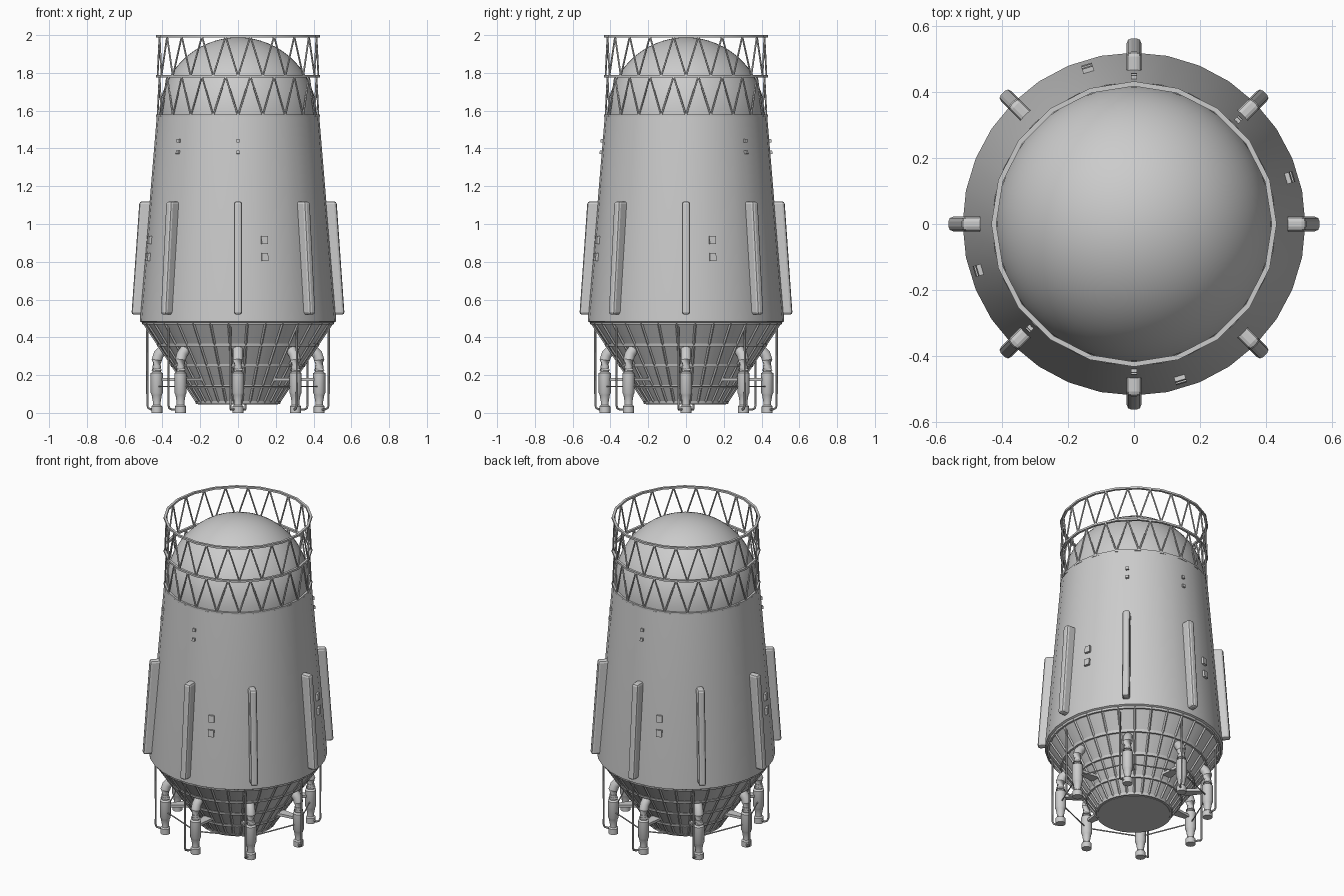
import bpy, bmesh
from math import sin, cos, pi, atan2, radians
from mathutils import Vector, Matrix

cube = bpy.data.objects.get("Cube")
if cube:
    bpy.data.objects.remove(cube, do_unlink=True)

EIGHTH = pi / 4
WALL_TILT = atan2(0.09, 1.08)


def polar(r, a, z):
    return Vector((r * cos(a), r * sin(a), z))


def wall_radius(z):
    return 0.52 - 0.09 * (z - 0.49) / 1.08


def cone_radius(z):
    return 0.21 + 0.3 * (z - 0.045) / 0.445


def add(name, bm, smooth=True):
    bmesh.ops.recalc_face_normals(bm, faces=bm.faces)
    mesh = bpy.data.meshes.new(name)
    bm.to_mesh(mesh)
    bm.free()
    ob = bpy.data.objects.new(name, mesh)
    bpy.context.collection.objects.link(ob)
    if smooth:
        bpy.ops.object.select_all(action='DESELECT')
        ob.select_set(True)
        bpy.context.view_layer.objects.active = ob
        bpy.ops.object.shade_smooth_by_angle(angle=radians(35))
    return ob


def lathe(name, profile, sides, closed=False, center=(0, 0)):
    """Revolve (radius, height) points about a vertical axis."""
    bm = bmesh.new()
    rows = []
    for r, z in profile:
        if r == 0:
            rows.append([bm.verts.new((*center, z))] * sides)
        else:
            rows.append([bm.verts.new(polar(r, 2 * pi * i / sides, z)
                                      + Vector((*center, 0))) for i in range(sides)])
    pairs = list(zip(rows, rows[1:]))
    if closed:
        pairs.append((rows[-1], rows[0]))
    for low, high in pairs:
        for i in range(sides):
            j = (i + 1) % sides
            corners = dict.fromkeys((low[i], low[j], high[j], high[i]))
            bm.faces.new(list(corners))
    return add(name, bm)


def rods(name, paths, radius, sides=6, cyclic=False):
    """Round bars along lists of points, with mitred joints."""
    bm = bmesh.new()
    for pts in paths:
        pts = [Vector(p) for p in pts]
        n = len(pts)
        rings = []
        for k, p in enumerate(pts):
            before = pts[k - 1] if (k or cyclic) else p
            after = pts[(k + 1) % n] if (k < n - 1 or cyclic) else p
            d_in, d_out = (p - before).normalized(), (after - p).normalized()
            turn = (d_in + d_out).normalized().to_track_quat('Z', 'Y')
            rings.append([bm.verts.new(p + turn @ polar(radius, 2 * pi * i / sides, 0))
                          for i in range(sides)])
        joins = list(zip(rings, rings[1:]))
        if cyclic:
            joins.append((rings[-1], rings[0]))
        else:
            bm.faces.new(rings[0])
            bm.faces.new(rings[-1])
        for a, b in joins:
            for i in range(sides):
                j = (i + 1) % sides
                bm.faces.new((a[i], a[j], b[j], b[i]))
    return add(name, bm)


def prism(name, corners, depth):
    """Extrude a flat outline along a vector."""
    bm = bmesh.new()
    face = bm.faces.new([bm.verts.new(c) for c in corners])
    moved = bmesh.ops.extrude_face_region(bm, geom=[face])["geom"]
    bmesh.ops.translate(bm, vec=depth,
                        verts=[v for v in moved if isinstance(v, bmesh.types.BMVert)])
    return add(name, bm, smooth=False)


def box(name, size, place):
    bm = bmesh.new()
    bmesh.ops.create_cube(bm, size=1, matrix=place @ Matrix.Diagonal((*size, 1)))
    return add(name, bm, smooth=False)


def around(ob, count=8):
    """Repeat a part around the vertical axis, sharing its mesh."""
    base = ob.name
    for i in range(1, count):
        copy = ob.copy()
        copy.name = f"{base}_{i + 1}"
        copy.rotation_euler.z = 2 * pi * i / count
        bpy.context.collection.objects.link(copy)


# Tapered hull with a small lower lip
lathe("hull", [(0.50, 0.475), (0.52, 0.485), (0.52, 0.495), (0.43, 1.57), (0.415, 1.57), (0.41, 1.55)], 32)

# Rounded dome
dome = [(0.418 * cos(t * pi / 32), 1.57 + 0.418 * sin(t * pi / 32)) for t in range(16)]
lathe("dome", [(0.418, 1.5)] + dome + [(0, 1.988)], 48)

# Lower cone with its flat end
lathe("lower_cone", [(0, 0.045), (0.21, 0.045), (0.51, 0.49)], 32)

# Ribs and hoops on the cone
ribs = []
for i in range(32):
    a = 2 * pi * (i + 0.5) / 32
    ribs.append([polar(cone_radius(z), a, z) for z in (0.05, 0.48)])
rods("cone_ribs", ribs, 0.007, sides=4)
for z in (0.055, 0.14, 0.25, 0.36, 0.475):
    r = cone_radius(z)
    lathe("cone_hoop", [(r - 0.01, z - 0.008), (r + 0.006, z - 0.008),
                        (r + 0.01, z + 0.008), (r - 0.01, z + 0.008)], 32, closed=True)

# Lattice rings and zigzag bars around the dome
BAYS = 20
for z in (1.574, 1.782, 1.994):
    lathe("lattice_ring", [(0.418, z - 0.006), (0.433, z - 0.006),
                           (0.433, z + 0.006), (0.418, z + 0.006)], BAYS, closed=True)
for low, high in ((1.574, 1.782), (1.782, 1.994)):
    bars = []
    for i in range(BAYS):
        a, step = 2 * pi * i / BAYS, pi / BAYS
        top = polar(0.426 * cos(step), a + step, high)
        bars += [[polar(0.426, a, low), top], [top, polar(0.426, a + 2 * step, low)]]
    rods("lattice_bars", bars, 0.005, sides=5)

# Long fins on the hull
outline = [(0.48, 0.52), (0.564, 0.52), (0.522, 1.12), (0.44, 1.12)]
fin = prism("fin", [(r, -0.022, z) for r, z in outline], (0, 0.044, 0))
bevel = fin.modifiers.new("Rounded", 'BEVEL')
bevel.width = 0.014
bevel.segments = 2
around(fin)

# Landing legs: foot, collar and elbow into the cone
leg = lathe("leg", [(0, 0), (0.029, 0), (0.029, 0.035), (0.021, 0.042), (0.021, 0.06), (0.027, 0.095),
                    (0.032, 0.105), (0.032, 0.21), (0.022, 0.218), (0.022, 0.25), (0, 0.25)],
            14, center=(0.43, 0))
around(leg)
elbow = rods("leg_elbow", [[(0.35, 0, 0.365), (0.395, 0, 0.335), (0.42, 0, 0.31),
                            (0.43, 0, 0.28), (0.43, 0, 0.225)]], 0.028, sides=14)
around(elbow)

# Flat brackets joining the legs to the cone
bracket = prism("leg_bracket", [(0.44, -0.012, 0.168), (0.44, 0.012, 0.168),
                                (0.27, 0.035, 0.168), (0.27, -0.035, 0.168)], (0, 0, 0.016))
around(bracket)

# Tie cable running from leg to leg
rods("tie_cable", [[polar(0.43, i * EIGHTH, 0.14) for i in range(8)]], 0.004, cyclic=True)

# Thin feed pipes hooked into the feet
off = radians(-4.8)
feed = rods("feed_pipe", [[polar(0.482, off, 0.48), polar(0.482, off, 0.04),
                           polar(0.476, off, 0.025), polar(0.462, off, 0.019),
                           (0.43, 0, 0.019)]], 0.006)
around(feed)


# Small blocks on the hull wall
def wall_block(name, angle, z, size):
    place = (Matrix.Rotation(angle, 4, 'Z') @ Matrix.Translation((wall_radius(z), 0, z))
             @ Matrix.Rotation(-WALL_TILT, 4, 'Y'))
    return box(name, size, place)


for z in (0.825, 0.915):
    around(wall_block("side_block", radians(16.6), z, (0.024, 0.034, 0.042)), 4)
for z in (1.38, 1.44):
    for degrees in (45, 90, 225, 270):
        wall_block("upper_thruster", radians(degrees), z, (0.022, 0.018, 0.018))
